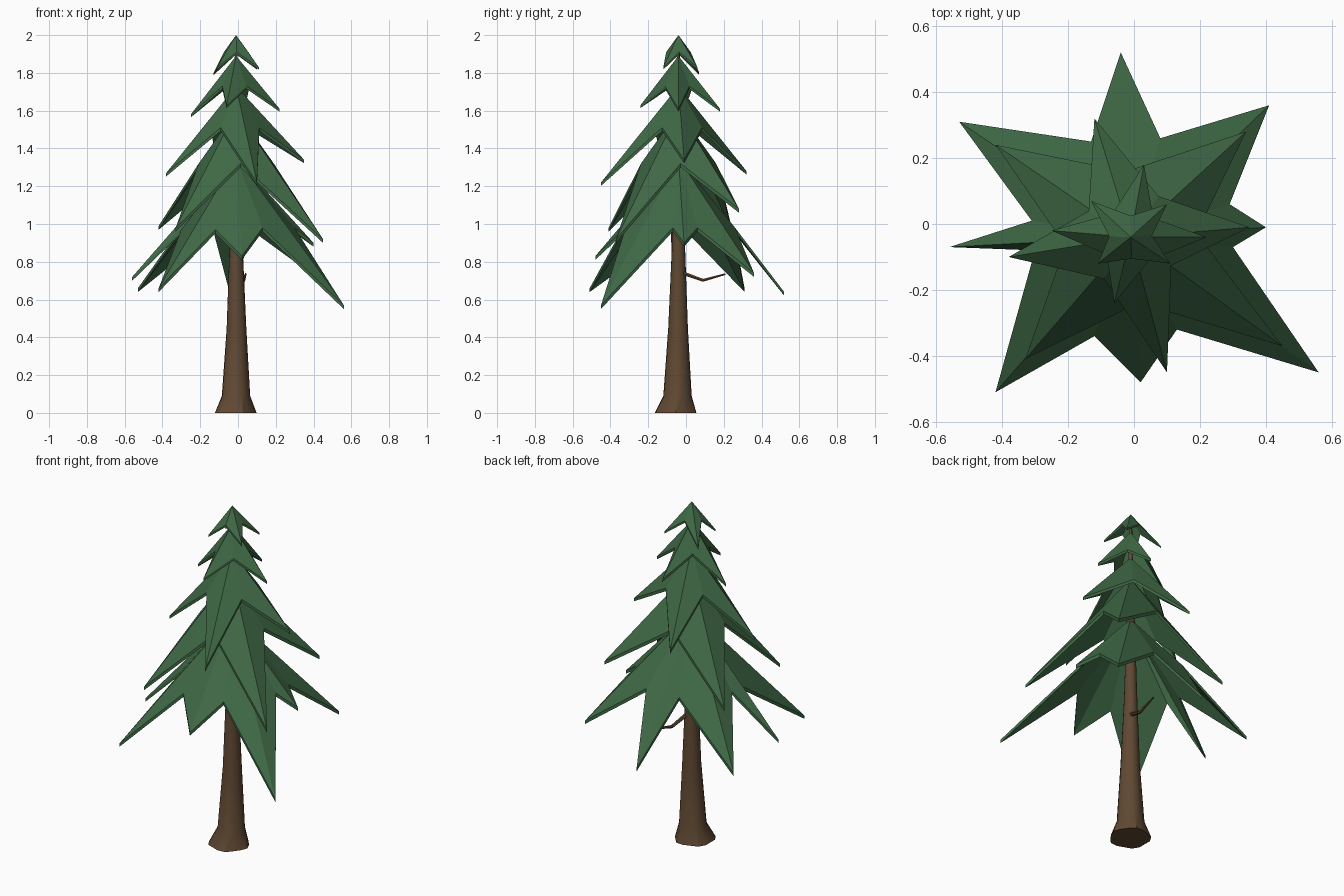
import bpy, bmesh
from math import sin, cos, pi, hypot, atan2
from mathutils import Vector

if "Cube" in bpy.data.objects:
    bpy.data.objects.remove(bpy.data.objects["Cube"])

CX, CY = -0.01, -0.04   # trunk axis


def material(name, rgb):
    m = bpy.data.materials.new(name)
    m.diffuse_color = (*rgb, 1)
    m.use_nodes = True
    m.node_tree.nodes["Principled BSDF"].inputs["Base Color"].default_value = m.diffuse_color
    return m


green = material("needles", (0.05, 0.14, 0.06))
brown = material("bark", (0.115, 0.065, 0.032))


def finish(bm, name, mat, smooth=None):
    bmesh.ops.recalc_face_normals(bm, faces=bm.faces)
    me = bpy.data.meshes.new(name)
    bm.to_mesh(me)
    bm.free()
    me.materials.append(mat)
    ob = bpy.data.objects.new(name, me)
    bpy.context.collection.objects.link(ob)
    if smooth:
        bpy.ops.object.select_all(action='DESELECT')
        ob.select_set(True)
        bpy.context.view_layer.objects.active = ob
        bpy.ops.object.shade_smooth_by_angle(angle=smooth)
    return ob


def skin(bm, rings):
    """Bridge consecutive rings of points and cap both ends."""
    rings = [[bm.verts.new(p) for p in r] for r in rings]
    n = len(rings[0])
    for a, b in zip(rings, rings[1:]):
        for i in range(n):
            j = (i + 1) % n
            bm.faces.new((a[i], a[j], b[j], b[i]))
    bm.faces.new(rings[0])
    bm.faces.new(rings[-1])


def star_layer(name, apex_z, tips, valleys, thick):
    """Drooping star: apex fan over alternating tips and valleys, with a thin rim."""
    rim = [p for pair in zip(tips, valleys) for p in pair]
    bm = bmesh.new()
    sheets = []
    for dz in (0, -thick):
        # underside keeps the tips nearly sharp
        ring = [bm.verts.new((x, y, z + dz)) for x, y, z in rim]
        top = bm.verts.new((CX, CY, apex_z + 1.3 * dz))
        for i, v in enumerate(ring):
            bm.faces.new((top, v, ring[(i + 1) % len(ring)]))
        sheets.append(ring)
    a, b = sheets
    for i in range(len(a)):
        j = (i + 1) % len(a)
        bm.faces.new((a[i], b[i], b[j], a[j]))
    finish(bm, name, green)


def mid_valleys(tips, r, z):
    """Valley points halfway in angle between neighbouring tips."""
    out = []
    for p, q in zip(tips, tips[1:] + tips[:1]):
        a = atan2(p[1] - CY, p[0] - CX)
        b = atan2(q[1] - CY, q[0] - CX)
        m = a + ((b - a) % (2 * pi)) / 2
        out.append((CX + r * cos(m), CY + r * sin(m), z))
    return out


# Four-pointed layers: apex z, tips counterclockwise, valley radius and height, rim
upper = [
    (2.00, [(.10, .06, 1.83), (-.13, .07, 1.80), (-.11, -.12, 1.83), (.11, -.12, 1.83)], .065, 1.91, .012),
    (1.89, [(.22, -.04, 1.61), (.03, .18, 1.61), (-.25, -.02, 1.58), (-.06, -.24, 1.63)], .09, 1.73, .015),
    (1.73, [(.35, -.01, 1.34), (-.12, .32, 1.28), (-.38, -.10, 1.27), (.10, -.45, 1.22)], .15, 1.51, .018),
    (1.60, [(.34, .28, 1.08), (-.42, .24, .99), (-.33, -.41, .98), (.45, -.37, .92)], .20, 1.32, .02),
]
for k, (apex, tips, r, vz, th) in enumerate(upper):
    star_layer(f"foliage_layer_{k + 1}", apex, tips, mid_valleys(tips, r, vz), th)

# Eight-pointed bottom layer
tips = [(.40, -.01, .90), (.41, .36, .74), (-.04, .52, .64), (-.53, .31, .66),
        (-.56, -.07, .72), (-.42, -.51, .66), (.02, -.48, .83), (.56, -.45, .57)]
valleys = [(.29, .06, .98), (.08, .26, .98), (-.13, .25, .98), (-.31, .01, .97),
           (-.30, -.08, .97), (-.12, -.34, .97), (.13, -.32, .98), (.30, -.07, .98)]
star_layer("foliage_layer_5", 1.35, tips, valleys, .02)

# Trunk with a lobed, flared foot
N = 16
profile = [(0, .11, .06, -.018, -.055), (.09, .075, .02, -.012, -.045), (.45, .052, 0, -.008, -.042),
           (.85, .036, 0, CX, CY), (1.35, .022, 0, CX, CY), (1.93, .006, 0, CX, CY)]
bm = bmesh.new()
skin(bm, [[(x + r * (1 + w * cos(5 * t)) * cos(t), y + r * (1 + w * cos(5 * t)) * sin(t), z)
           for t in (2 * pi * i / N for i in range(N))] for z, r, w, x, y in profile])
finish(bm, "trunk", brown, 0.5)

# Bare bent twig on the back of the trunk
bm = bmesh.new()
path = [(.005, -.03, .745, .012), (.03, .09, .702, .009), (.04, .21, .735, .005)]
skin(bm, [[(x + r * cos(t), y, z + r * sin(t)) for t in (2 * pi * i / 6 for i in range(6))]
          for x, y, z, r in path])
finish(bm, "twig", brown)
